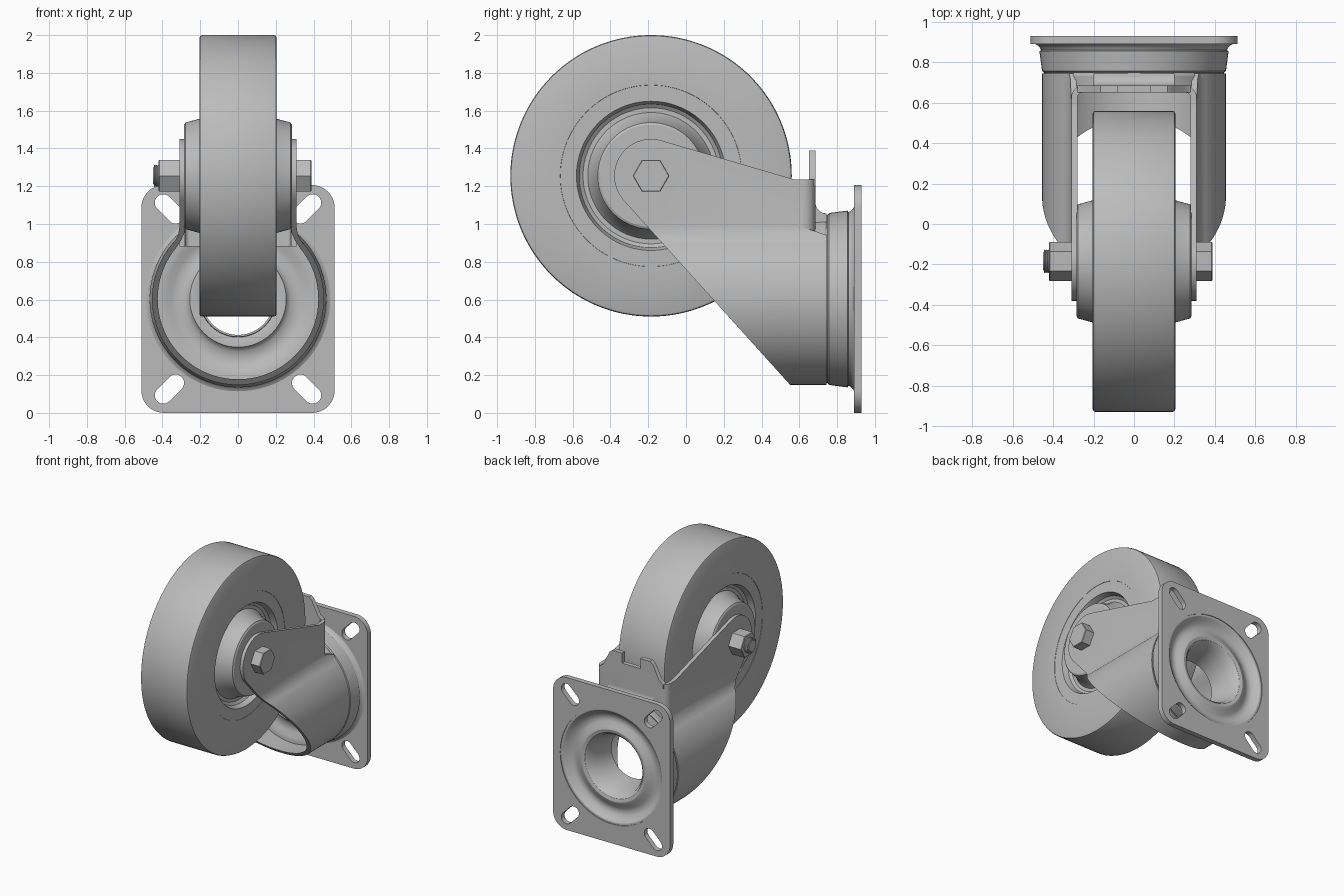
import bpy, bmesh
from math import sin, cos, pi, radians

cube = bpy.data.objects.get("Cube")
if cube:
    bpy.data.objects.remove(cube)

steel = bpy.data.materials.new("plain_grey")
steel.use_nodes = True
GREY = (0.5, 0.5, 0.5, 1)
steel.diffuse_color = GREY
steel.node_tree.nodes["Principled BSDF"].inputs["Base Color"].default_value = GREY

WHEEL_Y, WHEEL_Z = -0.185, 1.255   # axle position
SWIVEL_Z = 0.603                   # swivel axis height
parts = []


def finish(name, bm):
    """Turn a bmesh into a clean object with the shared material."""
    bmesh.ops.remove_doubles(bm, verts=bm.verts, dist=1e-5)
    bmesh.ops.recalc_face_normals(bm, faces=bm.faces)
    mesh = bpy.data.meshes.new(name)
    bm.to_mesh(mesh)
    bm.free()
    mesh.materials.append(steel)
    ob = bpy.data.objects.new(name, mesh)
    bpy.context.scene.collection.objects.link(ob)
    parts.append(ob)
    return ob


def arc(cx, cy, r, start, end, n=12):
    angles = [radians(start + (end - start) * i / n) for i in range(n + 1)]
    return [(cx + r * cos(a), cy + r * sin(a)) for a in angles]


def lathe(name, profile, place, steps=96):
    """Spin a closed (along, radius) profile; place maps (along, a, b) to space."""
    bm = bmesh.new()
    rings = []
    for i in range(steps):
        t = 2 * pi * i / steps
        rings.append([bm.verts.new(place(d, r * cos(t), r * sin(t))) for d, r in profile])
    n = len(profile)
    for i in range(steps):
        a, b = rings[i], rings[(i + 1) % steps]
        for j in range(n):
            k = (j + 1) % n
            bm.faces.new((a[j], a[k], b[k], b[j]))
    return finish(name, bm)


def on_axle(d, a, b):
    return (d, WHEEL_Y + a, WHEEL_Z + b)


def on_swivel(d, a, b):
    return (a, d, SWIVEL_Z + b)


def sheet(name, loops, axis, low, high):
    """Extrude a flat outline (with holes) from low to high along an axis."""
    curve = bpy.data.curves.new(name, "CURVE")
    curve.dimensions, curve.fill_mode, curve.extrude = "2D", "BOTH", (high - low) / 2
    for loop in loops:
        spline = curve.splines.new("POLY")
        spline.points.add(len(loop) - 1)
        for point, (u, v) in zip(spline.points, loop):
            point.co = (u, v, 0, 1)
        spline.use_cyclic_u = True
    temp = bpy.data.objects.new(name, curve)
    mesh = bpy.data.meshes.new_from_object(temp)
    bm = bmesh.new()
    bm.from_mesh(mesh)
    for vert in bm.verts:
        u, v, w = vert.co
        w += (low + high) / 2
        vert.co = {"x": (w, u, v), "y": (u, w, v), "z": (u, v, w)}[axis]
    bpy.data.objects.remove(temp)
    bpy.data.curves.remove(curve)
    bpy.data.meshes.remove(mesh)
    return finish(name, bm)


# Wheel: tread, flat sides, recessed ring and conical hub
half = [(0.285, 0.04), (0.285, 0.27), (0.278, 0.282), (0.205, 0.302), (0.16, 0.325),
        (0.145, 0.335), (0.145, 0.36), (0.16, 0.38), (0.185, 0.388), (0.203, 0.395),
        (0.203, 0.48), (0.205, 0.481), (0.205, 0.73), (0.2, 0.741), (0.19, 0.745)]
lathe("wheel", half + [(-d, r) for d, r in reversed(half)], on_axle, 128)

# Axle bolt, head and nut
def rod(name, low, high, radius, sides, chamfer):
    lathe(name, [(low, 0), (low, radius - chamfer), (low + chamfer, radius),
                 (high - chamfer, radius), (high, radius - chamfer), (high, 0)], on_axle, sides)


rod("axle_bolt", -0.45, 0.32, 0.052, 32, 0.01)
rod("bolt_head", 0.305, 0.388, 0.097, 6, 0.004)
rod("axle_nut", -0.42, -0.305, 0.097, 6, 0.004)
for i in range(3):
    rod("bolt_thread", -0.446 + i * 0.01, -0.436 + i * 0.01, 0.058, 32, 0.004)

# Fork: bent sheet outline trimmed to the side shape
def fork_half(off):
    """Right half of the sheet outline from the arm top down to the bottom."""
    x = 0.295 + off
    return ([(x, 1.5), (x, 0.985), (x + 0.005, 0.95), (x + 0.022, 0.912)]
            + arc(0, SWIVEL_Z, 0.44 + off, 39, -90, 40))


def full(off):
    right = fork_half(off)
    return right + [(-x, z) for x, z in reversed(right[:-1])]


fork = sheet("fork", [full(0.015) + full(-0.015)[::-1]], "y", -0.45, 0.745)
side = arc(WHEEL_Y, WHEEL_Z, 0.195, 222, 73, 32)
side += [(0.575, 1.235), (0.62, 1.235), (0.62, 0.98), (0.69, 0.96),
         (0.745, 0.94), (0.745, 0.1), (0.6, 0.1), (0.55, 0.15)]
cutter = sheet("fork_trim", [side], "x", -0.7, 0.7)
parts.remove(cutter)
trim = fork.modifiers.new("Trim", "BOOLEAN")
trim.operation, trim.solver, trim.object = "INTERSECT", "EXACT", cutter
bpy.context.view_layer.update()
trimmed = bpy.data.meshes.new_from_object(fork.evaluated_get(bpy.context.evaluated_depsgraph_get()))
fork.modifiers.clear()
fork.data = trimmed
bpy.data.objects.remove(cutter)

# Back wall joining the arms with rounded corners
def corner(r, x, y):
    return [(x, 0.62)] + arc(x - r, y - r, r, 0, 90, 8)


def bridge(r, x, y):
    right = corner(r, x, y)
    return right + [(-u, v) for u, v in reversed(right)]


sheet("fork_back_wall", [bridge(0.06, 0.31, 0.685) + bridge(0.025, 0.28, 0.65)[::-1]],
      "z", 0.88, 1.235)

# Notched tab above the back wall
tab = [(0.28, 1.2), (0.28, 1.235), (0.245, 1.26), (0.19, 1.37), (0.165, 1.39),
       (0.08, 1.39), (0.08, 1.31)]
sheet("fork_tab", [tab + [(-x, z) for x, z in reversed(tab)]], "y", 0.65, 0.685)

# Fillet from the back wall to the swivel disc
sheet("fork_fillet", [[(0.67, 0.9), (0.67, 1.13), (0.685, 1.13)]
                      + arc(0.745, 1.115, 0.06, 180, 270, 8) + [(0.745, 0.9)]],
      "x", -0.2, 0.2)

# Swivel disc at the base of the fork
lathe("swivel_disc", [(0.745, 0.2), (0.68, 0.2), (0.675, 0.21), (0.675, 0.255), (0.685, 0.26),
                      (0.7, 0.28), (0.705, 0.32), (0.7, 0.35), (0.685, 0.38), (0.68, 0.41),
                      (0.68, 0.45), (0.735, 0.455), (0.745, 0.45)], on_swivel)

# Bearing race with the pressed centre of the mounting plate
lathe("bearing_race", [(0.66, 0.19), (0.66, 0.2), (0.74, 0.21), (0.742, 0.445), (0.75, 0.446),
                       (0.757, 0.455), (0.855, 0.468), (0.86, 0.46), (0.872, 0.465),
                       (0.885, 0.478), (0.893, 0.495), (0.91, 0.495), (0.925, 0.452),
                       (0.922, 0.435), (0.905, 0.415), (0.882, 0.39), (0.875, 0.36),
                       (0.88, 0.335), (0.9, 0.305), (0.908, 0.28), (0.902, 0.255),
                       (0.88, 0.235), (0.82, 0.215), (0.74, 0.195)], on_swivel)

# Mounting plate with rounded corners, centre opening and four diagonal slots
HW, HZ, R = 0.512, 0.603, 0.12
outline = []
for start, sx, sz in ((0, 1, 1), (90, -1, 1), (180, -1, -1), (270, 1, -1)):
    outline += arc(sx * (HW - R), HZ + sz * (HZ - R), R, start, start + 90)
loops = [outline, arc(0, SWIVEL_Z, 0.45, 0, 360, 96)[:-1]]
for sx in (-1, 1):
    for sz in (-1, 1):
        tilt = 45 * sx * sz
        cx, cz = sx * 0.363, HZ + sz * 0.477
        dx, dz = 0.046 * cos(radians(tilt)), 0.046 * sin(radians(tilt))
        loops.append(arc(cx + dx, cz + dz, 0.045, tilt - 90, tilt + 90)
                     + arc(cx - dx, cz - dz, 0.045, tilt + 90, tilt + 270))
sheet("mounting_plate", loops, "y", 0.89, 0.93)

# Smooth curved faces, keep edges crisp
bpy.ops.object.select_all(action="DESELECT")
for ob in parts:
    ob.select_set(True)
bpy.context.view_layer.objects.active = parts[0]
bpy.ops.object.shade_smooth_by_angle(angle=radians(30))
